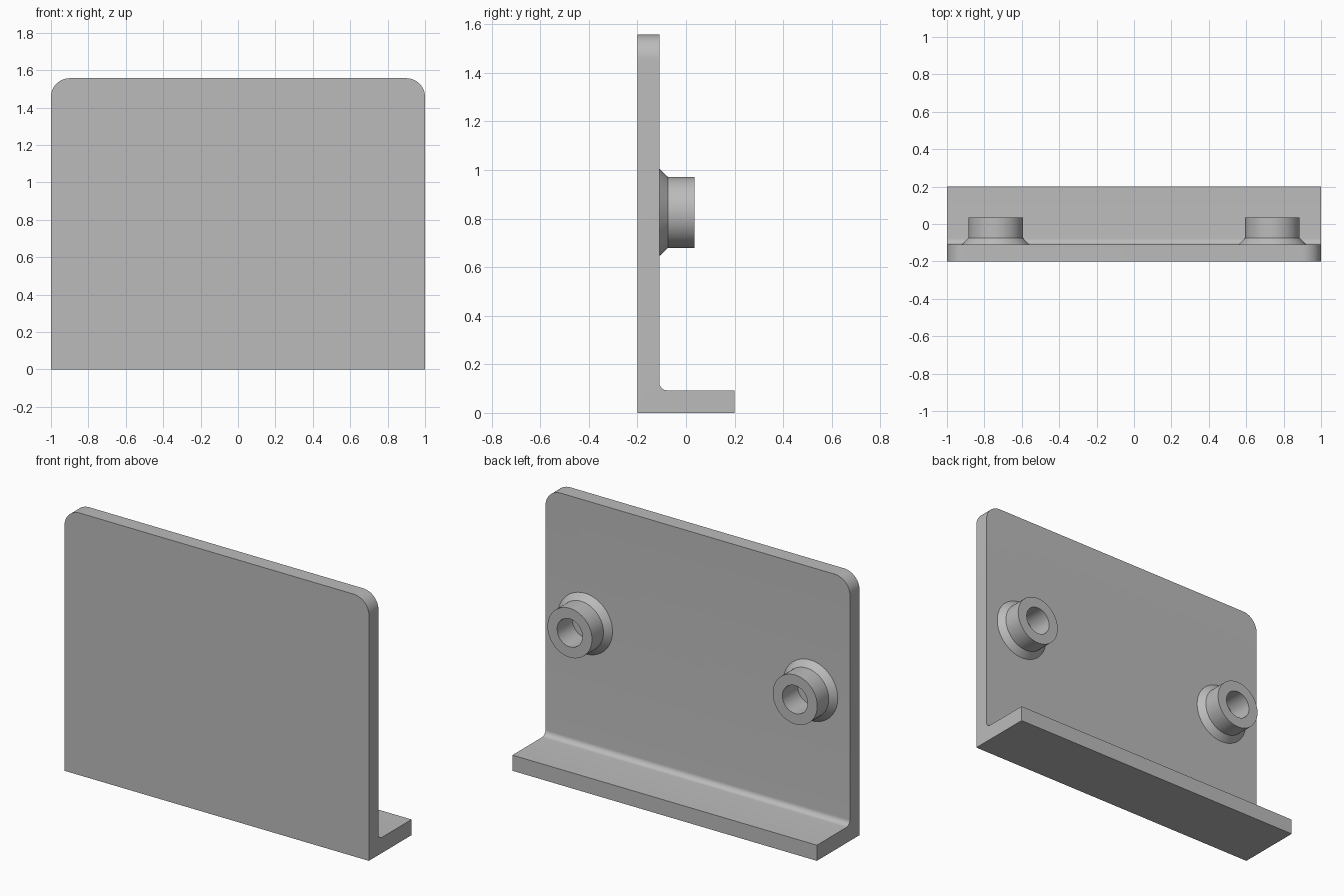
import bpy, bmesh, math
from mathutils import Matrix, Vector

cube = bpy.data.objects.get("Cube")
if cube:
    bpy.data.objects.remove(cube)

grey = bpy.data.materials.new("plain grey")
grey.use_nodes = True
colour = (0.5, 0.5, 0.5, 1)
grey.diffuse_color = colour
grey.node_tree.nodes["Principled BSDF"].inputs["Base Color"].default_value = colour

FRONT, FACE, BACK = -0.2, -0.11, 0.2    # y of front, plate rear face, flange edge
HEIGHT, FLANGE = 1.557, 0.093
FILLET, CORNER = 0.032, 0.1


def finish(bm, name):
    bmesh.ops.recalc_face_normals(bm, faces=bm.faces)
    mesh = bpy.data.meshes.new(name)
    bm.to_mesh(mesh)
    bm.free()
    mesh.materials.append(grey)
    obj = bpy.data.objects.new(name, mesh)
    bpy.context.collection.objects.link(obj)
    bpy.ops.object.select_all(action='DESELECT')
    obj.select_set(True)
    bpy.context.view_layer.objects.active = obj
    bpy.ops.object.shade_smooth_by_angle(angle=math.radians(30))
    return obj


# L-shaped plate: side profile with an inner fillet, extruded across the width
fillet = []
for i in range(9):
    a = math.pi + i / 8 * math.pi / 2
    fillet.append((FACE + FILLET + FILLET * math.cos(a),
                   FLANGE + FILLET + FILLET * math.sin(a)))
profile = [(FRONT, 0), (FRONT, HEIGHT), (FACE, HEIGHT), *fillet,
           (BACK, FLANGE), (BACK, 0)]
bm = bmesh.new()
side = bm.faces.new([bm.verts.new((-1, y, z)) for y, z in profile])
ext = bmesh.ops.extrude_face_region(bm, geom=[side])
bmesh.ops.translate(bm, vec=(2, 0, 0),
                    verts=[v for v in ext["geom"] if isinstance(v, bmesh.types.BMVert)])

# Rounded upper corners
top_ends = [e for e in bm.edges
            if all(v.co.z > HEIGHT - 0.001 for v in e.verts)
            and abs(e.verts[0].co.x - e.verts[1].co.x) < 0.001]
bmesh.ops.bevel(bm, geom=top_ends, offset=CORNER, segments=12,
                profile=0.5, affect='EDGES')
finish(bm, "angle_plate")

# Hollow round bosses with flared bases on the rear face
boss_profile = [(0.18, FACE), (0.146, -0.074), (0.146, 0.034),
                (0.083, 0.034), (0.083, FACE)]
for label, x in (("left", 0.74), ("right", -0.74)):
    centre = Vector((x, 0, 0.825))
    bm = bmesh.new()
    verts = [bm.verts.new(centre + Vector((r, y, 0))) for r, y in boss_profile]
    edges = [bm.edges.new(pair) for pair in zip(verts, verts[1:])]
    bmesh.ops.spin(bm, geom=verts + edges, cent=centre, axis=(0, 1, 0),
                   angle=math.tau, steps=64, use_merge=True)
    bmesh.ops.remove_doubles(bm, verts=bm.verts, dist=0.0001)
    # Close the base so the bore has a floor and the normals face outward
    rims = [e for e in bm.edges if e.is_boundary]
    bmesh.ops.bridge_loops(bm, edges=rims)
    finish(bm, label + "_boss")
